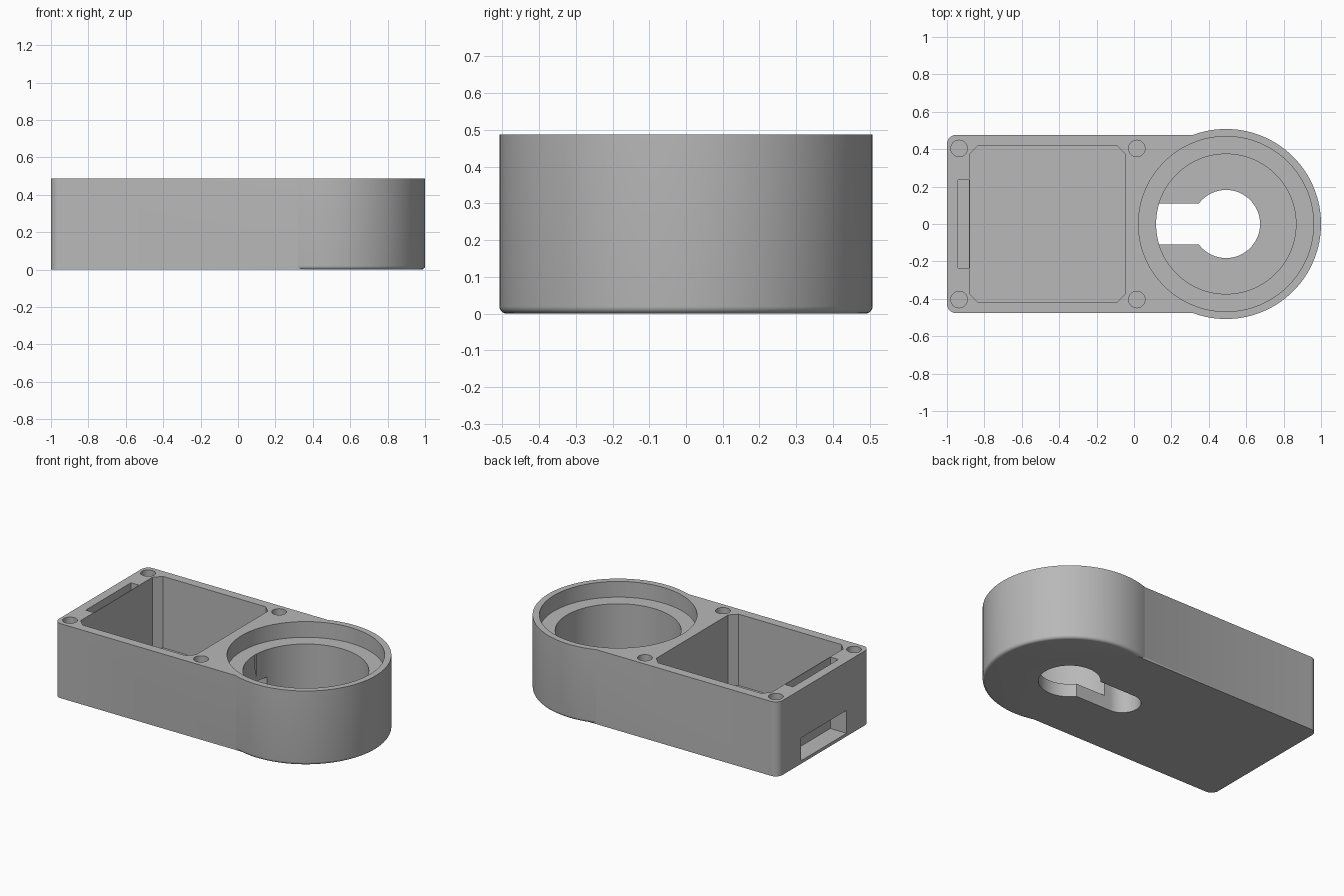
import bpy
import bmesh
from math import cos, sin, pi, radians

cube = bpy.data.objects.get("Cube")
if cube:
    bpy.data.objects.remove(cube, do_unlink=True)

HEIGHT = 0.488
FLOOR = 0.02
CX = 0.492

grey = bpy.data.materials.new("plain grey")
grey.use_nodes = True
grey.diffuse_color = (0.48, 0.48, 0.48, 1)
grey.node_tree.nodes["Principled BSDF"].inputs["Base Color"].default_value = (0.48, 0.48, 0.48, 1)


def arc(x, y, r, start, end, n):
    angles = [radians(start + (end - start) * i / n) for i in range(n + 1)]
    return [(x + r * cos(a), y + r * sin(a)) for a in angles]


def circle(x, y, r, n=96):
    return arc(x, y, r, 0, 360, n)[:-1]


def rect(x0, x1, half):
    return [(x0, -half), (x1, -half), (x1, half), (x0, half)]


def prism(name, outline, z0, z1, fillet=0):
    """Upright prism, with an optional rounded lower edge."""
    bm = bmesh.new()
    base = bm.faces.new([bm.verts.new((x, y, z0)) for x, y in outline])
    top = bmesh.ops.extrude_face_region(bm, geom=[base])["geom"]
    moved = [v for v in top if isinstance(v, bmesh.types.BMVert)]
    bmesh.ops.translate(bm, verts=moved, vec=(0, 0, z1 - z0))
    if fillet:
        low = [e for e in bm.edges if all(abs(v.co.z - z0) < 1e-5 for v in e.verts)]
        bmesh.ops.bevel(bm, geom=low, offset=fillet, segments=5, profile=0.5,
                        affect='EDGES')
    bmesh.ops.recalc_face_normals(bm, faces=bm.faces)
    mesh = bpy.data.meshes.new(name)
    bm.to_mesh(mesh)
    bm.free()
    mesh.materials.append(grey)
    obj = bpy.data.objects.new(name, mesh)
    bpy.context.collection.objects.link(obj)
    return obj


def combine(target, other, operation):
    mod = target.modifiers.new(operation, 'BOOLEAN')
    mod.operation = operation
    mod.solver = 'EXACT'
    mod.object = other
    bpy.context.view_layer.objects.active = target
    bpy.ops.object.modifier_apply(modifier=mod.name)
    bpy.data.objects.remove(other, do_unlink=True)


# Round end joined to a box with two rounded corners
housing = prism("housing", circle(CX, 0, 0.508, 128), 0, HEIGHT, fillet=0.02)
r = 0.05
box_outline = ([(0.4, -0.477), (0.4, 0.477)]
               + arc(-1 + r, 0.477 - r, r, 90, 180, 8)
               + arc(-1 + r, -0.477 + r, r, 180, 270, 8))
combine(housing, prism("box_body", box_outline, 0, HEIGHT), 'UNION')

# Rectangular compartment with clipped corners
x0, x1, h, c = -0.88, -0.045, 0.417, 0.045
pocket = [(x0 + c, -h), (x1 - c, -h), (x1, -h + c), (x1, h - c),
          (x1 - c, h), (x0 + c, h), (x0, h - c), (x0, -h + c)]
keyhole_slot = arc(0.09, 0, 0.11, 90, 270, 24) + [(CX, -0.11), (CX, 0.11)]

cuts = [
    (pocket, FLOOR, 1),
    (rect(-0.94, x0 + 0.01, 0.235), FLOOR, 1),       # end slot
    (rect(-1.1, -0.93, 0.235), FLOOR, 0.17),         # end window
    (circle(CX, 0, 0.468, 128), 0.385, 1),           # rim seat
    (circle(CX, 0, 0.374, 128), 0.085, 1),           # main bore
    (circle(CX, 0, 0.182), -0.1, 0.15),              # keyhole circle
    (keyhole_slot, -0.1, 0.205),                     # keyhole slot
]
# Screw holes
for hx in (-0.935, 0.015):
    for hy in (-0.404, 0.404):
        cuts.append((circle(hx, hy, 0.044, 40), 0.25, 1))
for outline, low, high in cuts:
    combine(housing, prism("cutter", outline, low, high), 'DIFFERENCE')

# Thin partition between the end slot and the compartment
partition = prism("slot_partition", rect(x0 - 0.002, x0 + 0.002, 0.236), FLOOR - 0.005, HEIGHT)

bpy.ops.object.select_all(action='DESELECT')
housing.select_set(True)
bpy.context.view_layer.objects.active = housing
bpy.ops.object.shade_smooth_by_angle(angle=radians(30))
